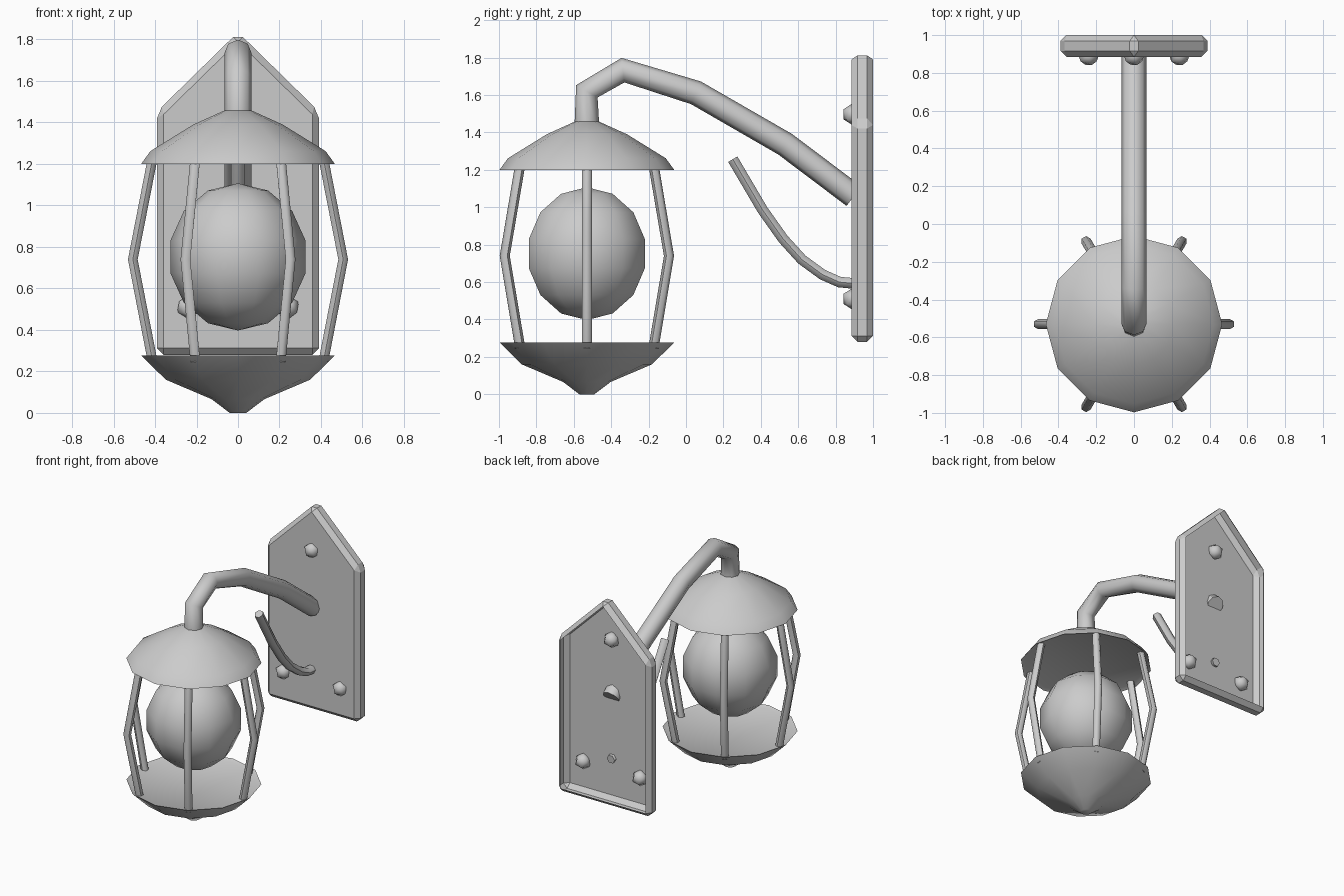
import bpy, bmesh, math
from mathutils import Matrix, Vector

if "Cube" in bpy.data.objects:
    bpy.data.objects.remove(bpy.data.objects["Cube"])

GREY = (0.6, 0.6, 0.6, 1)
metal = bpy.data.materials.new("plain grey")
metal.use_nodes = True
metal.diffuse_color = GREY
metal.node_tree.nodes["Principled BSDF"].inputs["Base Color"].default_value = GREY

LAMP_Y = -0.53


def finish(name, mesh, angle=40):
    """Link a mesh as a named object with material and shading."""
    obj = bpy.data.objects.new(name, mesh)
    bpy.context.collection.objects.link(obj)
    mesh.materials.clear()
    mesh.materials.append(metal)
    bpy.ops.object.select_all(action='DESELECT')
    obj.select_set(True)
    bpy.context.view_layer.objects.active = obj
    if angle:
        bpy.ops.object.shade_smooth_by_angle(angle=math.radians(angle))
    return obj


def from_bmesh(name, bm, angle=40):
    mesh = bpy.data.meshes.new(name)
    bm.to_mesh(mesh)
    bm.free()
    return finish(name, mesh, angle)


def tube(name, points, radius, resolution):
    """Round bar along a straight-segmented path."""
    curve = bpy.data.curves.new(name, 'CURVE')
    curve.dimensions = '3D'
    curve.bevel_depth = radius
    curve.bevel_resolution = resolution
    curve.use_fill_caps = True
    spline = curve.splines.new('POLY')
    spline.points.add(len(points) - 1)
    for p, co in zip(spline.points, points):
        p.co = (*co, 1)
    temp = bpy.data.objects.new(name + "_path", curve)
    bpy.context.collection.objects.link(temp)
    bpy.context.view_layer.update()
    graph = bpy.context.evaluated_depsgraph_get()
    mesh = bpy.data.meshes.new_from_object(temp.evaluated_get(graph))
    bpy.data.objects.remove(temp)
    mesh.name = name
    return finish(name, mesh, 60)


def lathe(name, profile, sides=12):
    """Turn a (radius, height) profile round the lantern axis, capped at both ends."""
    bm = bmesh.new()
    rings = []
    for r, z in profile:
        rings.append([bm.verts.new((r * math.cos(a), LAMP_Y + r * math.sin(a), z))
                      for a in (math.tau * i / sides for i in range(sides))])
    for low, high in zip(rings, rings[1:]):
        for i in range(sides):
            j = (i + 1) % sides
            bm.faces.new((low[i], low[j], high[j], high[i]))
    bm.faces.new(rings[0])
    bm.faces.new(rings[-1])
    bmesh.ops.recalc_face_normals(bm, faces=bm.faces)
    return from_bmesh(name, bm)


# Wall plate: bevelled house-shaped prism, hollow at the back
bm = bmesh.new()
outline = [(-0.39, 0.28), (0.39, 0.28), (0.39, 1.453), (0, 1.835), (-0.39, 1.453)]
face = bm.faces.new([bm.verts.new((x, 0.885, z)) for x, z in outline])
grown = bmesh.ops.extrude_face_region(bm, geom=[face])
bmesh.ops.translate(bm, vec=(0, 0.115, 0),
                    verts=[v for v in grown["geom"] if isinstance(v, bmesh.types.BMVert)])
bmesh.ops.recalc_face_normals(bm, faces=bm.faces)
bmesh.ops.bevel(bm, geom=bm.edges[:], offset=0.032, segments=1, affect='EDGES')
bm.normal_update()
back = [f for f in bm.faces if f.normal.y > 0.99]
bmesh.ops.delete(bm, geom=back, context='FACES_ONLY')
from_bmesh("wall_plate", bm, 0)

# Bolts on the plate
for name, x, z in (("top_bolt", 0, 1.497), ("left_bolt", 0.24, 0.51), ("right_bolt", -0.24, 0.51)):
    bm = bmesh.new()
    bmesh.ops.create_icosphere(bm, subdivisions=1, radius=0.06,
                               matrix=Matrix.Translation((x, 0.893, z)))
    from_bmesh(name, bm, 45)

# Arm and lower hook, as (y, z) paths
arm = [(LAMP_Y, 1.44), (LAMP_Y, 1.62), (-0.337, 1.733), (0.053, 1.612), (0.53, 1.337), (0.898, 1.06)]
tube("arm", [(0, y, z) for y, z in arm], 0.066, 2)
hook = [(0.25, 1.257), (0.41, 0.985), (0.52, 0.83), (0.62, 0.72), (0.73, 0.64), (0.82, 0.6), (0.905, 0.592)]
tube("hook", [(0, y, z) for y, z in hook], 0.033, 1)

# Roof and base, each with a shallow recessed disc facing the globe
lathe("roof", [(0.44, 1.215), (0.467, 1.2), (0.422, 1.262), (0.215, 1.39), (0.065, 1.458)])
lathe("base", [(0.04, 0), (0.127, 0.066), (0.348, 0.16), (0.467, 0.277), (0.44, 0.262)])

# Globe
bm = bmesh.new()
bmesh.ops.create_uvsphere(bm, u_segments=10, v_segments=7, radius=1)
bmesh.ops.transform(bm, verts=bm.verts, matrix=Matrix.Translation((0, LAMP_Y, 0.752))
                    @ Matrix.Diagonal((0.334, 0.334, 0.355, 1))
                    @ Matrix.Rotation(math.pi / 2, 4, 'Z'))
from_bmesh("globe", bm, 60)

# Six bent cage rods
for i in range(6):
    a = i * math.tau / 6
    out = Vector((math.cos(a), math.sin(a), 0))
    axis = Vector((0, LAMP_Y, 0))
    tube(f"cage_rod_{i + 1}", [axis + out * r + Vector((0, 0, z))
                               for r, z in ((0.412, 0.25), (0.507, 0.74), (0.412, 1.225))], 0.027, 1)
